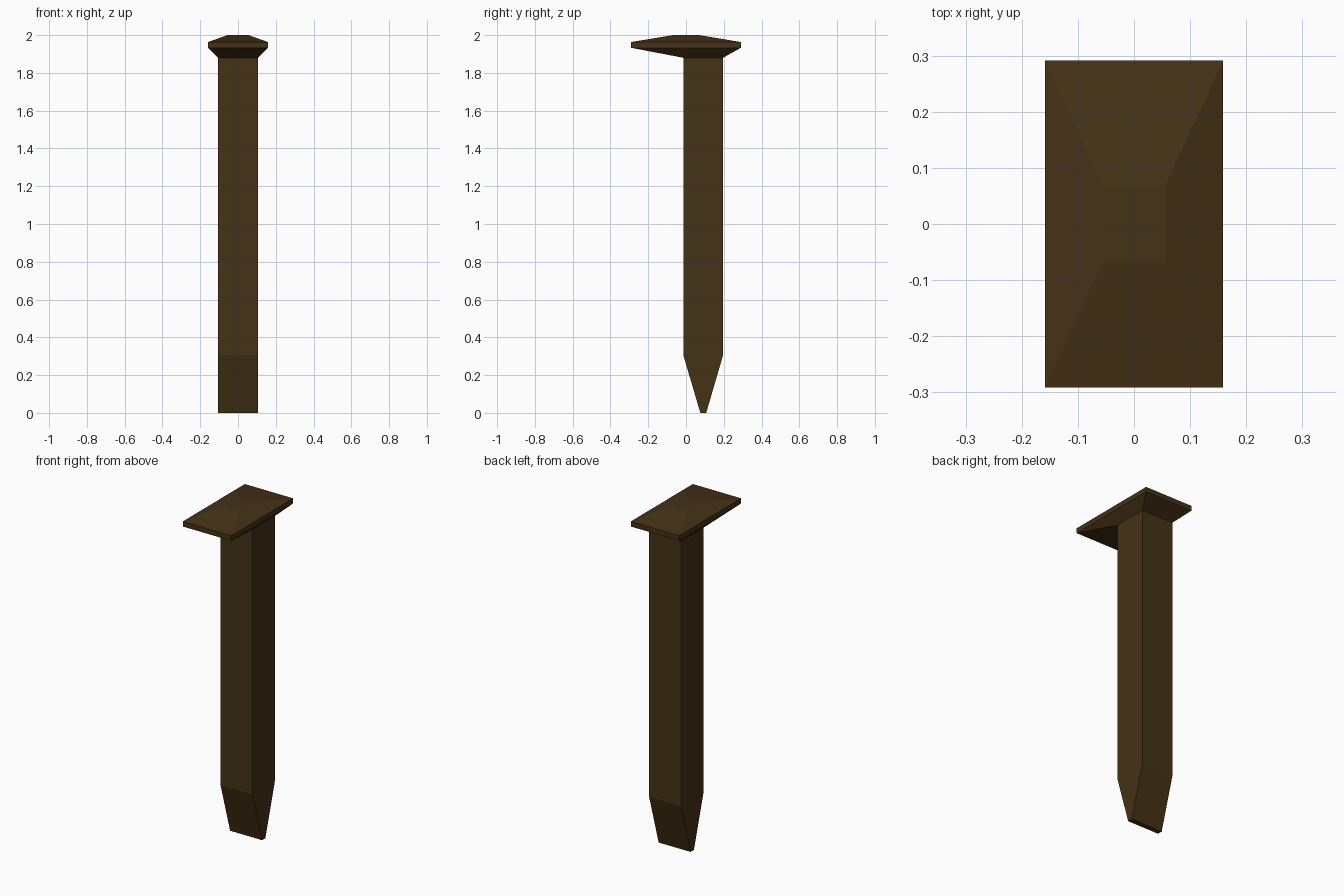
import bpy, bmesh

if "Cube" in bpy.data.objects:
    bpy.data.objects.remove(bpy.data.objects["Cube"])

iron = bpy.data.materials.new("rusty_iron")
iron.diffuse_color = (0.06, 0.032, 0.008, 1)
iron.use_nodes = True
iron.node_tree.nodes["Principled BSDF"].inputs["Base Color"].default_value = iron.diffuse_color


def loft(name, sections, cap_bottom, cap_top):
    """Stack of rectangles, each (z, half_width, y_min, y_max), bottom to top."""
    bm = bmesh.new()
    rings = [[bm.verts.new(p) for p in
              ((-w, y0, z), (w, y0, z), (w, y1, z), (-w, y1, z))]
             for z, w, y0, y1 in sections]
    for a, b in zip(rings, rings[1:]):
        for i in range(4):
            j = (i + 1) % 4
            bm.faces.new((a[i], a[j], b[j], b[i]))
    if cap_bottom:
        bm.faces.new(rings[0][::-1])
    if cap_top:
        bm.faces.new(rings[-1])
    mesh = bpy.data.meshes.new(name)
    bm.to_mesh(mesh)
    bm.free()
    mesh.materials.append(iron)
    obj = bpy.data.objects.new(name, mesh)
    bpy.context.collection.objects.link(obj)
    return obj


NECK = (1.88, 0.105, -0.014, 0.196)

# square shaft with chisel point
loft("spike_shaft", [
    (0.0, 0.105, 0.076, 0.107),
    (0.305, 0.105, -0.014, 0.196),
    NECK,
], True, False)

# offset head: flared underside, thin rim, bevelled crown
loft("spike_head", [
    NECK,
    (1.933, 0.159, -0.291, 0.291),
    (1.963, 0.159, -0.291, 0.291),
    (2.0, 0.056, -0.069, 0.069),
], False, True)
